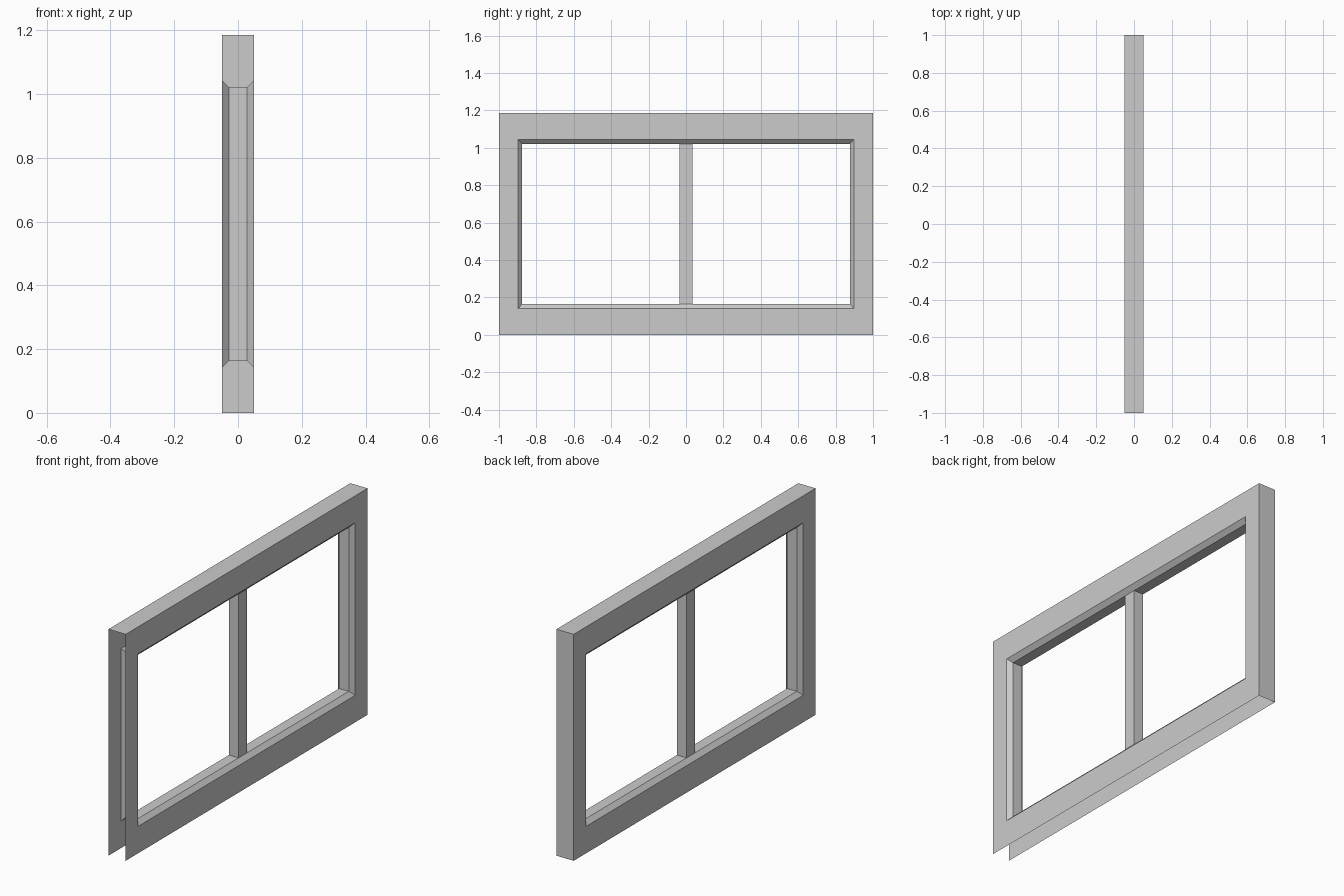
import bpy, bmesh

if "Cube" in bpy.data.objects:
    bpy.data.objects.remove(bpy.data.objects["Cube"])

HEIGHT = 1.185


def make_object(name, rings, skip=(), closed=False):
    """Skin rectangular rings (x, y half width, z inset); skip holds (ring, side) gaps."""
    bm = bmesh.new()
    loops = []
    for x, y, inset in rings:
        lo, hi = inset, HEIGHT - inset
        loops.append([bm.verts.new((x, *p)) for p in
                      ((-y, lo), (y, lo), (y, hi), (-y, hi))])
    n = len(loops)
    for r in range(n if closed else n - 1):
        a, b = loops[r], loops[(r + 1) % n]
        for s in range(4):
            t = (s + 1) % 4
            if (r, s) not in skip:
                bm.faces.new((a[s], a[t], b[t], b[s]))
    mesh = bpy.data.meshes.new(name)
    bm.to_mesh(mesh)
    bm.free()
    obj = bpy.data.objects.new(name, mesh)
    bpy.context.collection.objects.link(obj)
    return obj


# Hollow frame with splayed reveal; the bottom (side 0) and -y end (side 3) are open
half = [(0.05, 1.0, 0.0), (0.05, 0.897, 0.141), (0.028, 0.876, 0.164)]
rings = half + [(-x, y, z) for x, y, z in reversed(half)]
make_object("window_frame", rings, skip={(5, 0), (5, 3)}, closed=True)

# Central upright bar, open where it meets the frame
bm = bmesh.new()
bmesh.ops.create_cube(bm, size=1)
bmesh.ops.delete(bm, geom=[f for f in bm.faces if abs(f.normal.z) > 0.5],
                 context='FACES_ONLY')
for v in bm.verts:
    v.co = (v.co.x * 0.056, v.co.y * 0.07,
            HEIGHT / 2 + v.co.z * (HEIGHT - 2 * 0.164))
mesh = bpy.data.meshes.new("centre_bar")
bm.to_mesh(mesh)
bm.free()
bpy.context.collection.objects.link(bpy.data.objects.new("centre_bar", mesh))
